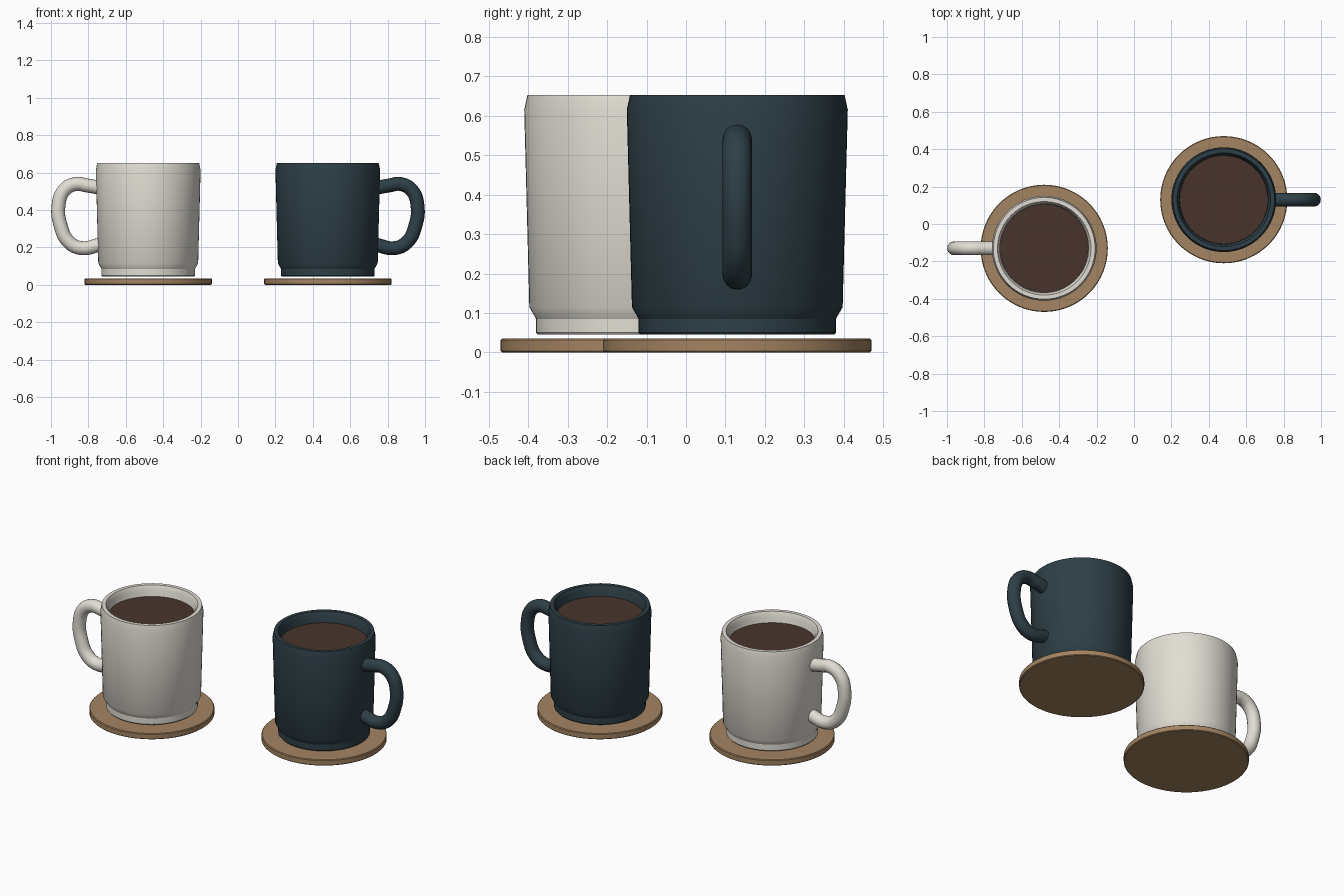
import bpy, bmesh, math

if "Cube" in bpy.data.objects:
    bpy.data.objects.remove(bpy.data.objects["Cube"])

def material(name, rgb):
    m = bpy.data.materials.new(name)
    m.diffuse_color = (*rgb, 1)
    m.use_nodes = True
    m.node_tree.nodes["Principled BSDF"].inputs["Base Color"].default_value = m.diffuse_color
    return m

CREAM = material("cream_glaze", (0.76, 0.73, 0.66))
SLATE = material("slate_glaze", (0.027, 0.05, 0.063))
CORK = material("cork", (0.37, 0.23, 0.12))
COFFEE = material("coffee", (0.065, 0.034, 0.024))

def finish(ob, mat, loc, turn, angle):
    ob.data.materials.append(mat)
    ob.location = loc
    ob.rotation_euler.z = turn
    bpy.ops.object.select_all(action='DESELECT')
    bpy.context.view_layer.objects.active = ob
    ob.select_set(True)
    bpy.ops.object.shade_smooth_by_angle(angle=math.radians(angle))

def lathe(name, profile, mat, loc, turn, angle=35, steps=64):
    """Spin a (radius, z) profile, whose ends lie on the axis, around z."""
    bm = bmesh.new()
    vs = [bm.verts.new((r, 0, z)) for r, z in profile]
    es = [bm.edges.new(p) for p in zip(vs, vs[1:])]
    bmesh.ops.spin(bm, geom=vs + es, cent=(0, 0, 0), axis=(0, 0, 1),
                   angle=2 * math.pi, steps=steps)
    bmesh.ops.remove_doubles(bm, verts=bm.verts, dist=1e-5)
    bmesh.ops.recalc_face_normals(bm, faces=bm.faces)
    me = bpy.data.meshes.new(name)
    bm.to_mesh(me)
    bm.free()
    ob = bpy.data.objects.new(name, me)
    bpy.context.collection.objects.link(ob)
    finish(ob, mat, loc, turn, angle)

def tube(name, path, radius, mat, loc, turn):
    """Round tube swept along an (x, z) path."""
    cu = bpy.data.curves.new(name, 'CURVE')
    cu.dimensions = '3D'
    cu.bevel_depth = radius
    cu.bevel_resolution = 6
    cu.resolution_u = 8
    cu.use_fill_caps = True
    sp = cu.splines.new('BEZIER')
    sp.bezier_points.add(len(path) - 1)
    for p, (x, z) in zip(sp.bezier_points, path):
        p.co = (x, 0, z)
        p.handle_left_type = p.handle_right_type = 'AUTO'
    ob = bpy.data.objects.new(name, cu)
    bpy.context.collection.objects.link(ob)
    bpy.ops.object.select_all(action='DESELECT')
    bpy.context.view_layer.objects.active = ob
    ob.select_set(True)
    bpy.ops.object.convert(target='MESH')
    finish(bpy.context.object, mat, loc, turn, 50)

COASTER = [(0, 0), (0.336, 0), (0.34, 0.004), (0.34, 0.031), (0.336, 0.035), (0, 0.035)]
FOOT = [(0, 0.045), (0.246, 0.045), (0.25, 0.05), (0.25, 0.085), (0.246, 0.09), (0, 0.09)]
BODY = [(0, 0.085), (0.25, 0.085), (0.267, 0.115), (0.28, 0.615), (0.272, 0.652),
        (0.25, 0.652), (0.237, 0.625), (0.232, 0.13), (0, 0.125)]
LIQUID = [(0, 0.575), (0.236, 0.575), (0.236, 0.59), (0, 0.59)]
HANDLE = [(0.25, 0.517), (0.325, 0.531), (0.39, 0.539), (0.45, 0.505), (0.48, 0.42),
          (0.468, 0.315), (0.425, 0.23), (0.36, 0.197), (0.25, 0.217)]

# Two matching mugs, turned half a circle from each other
for side, x, y, turn, glaze in (("left", -0.48, -0.13, math.pi, CREAM),
                                ("right", 0.48, 0.13, 0, SLATE)):
    place = ((x, y, 0), turn)
    lathe(side + "_coaster", COASTER, CORK, *place)
    lathe(side + "_mug_foot", FOOT, glaze, *place)
    lathe(side + "_mug_body", BODY, glaze, *place, angle=40)
    lathe(side + "_coffee_surface", LIQUID, COFFEE, *place)
    tube(side + "_mug_handle", HANDLE, 0.037, glaze, *place)
